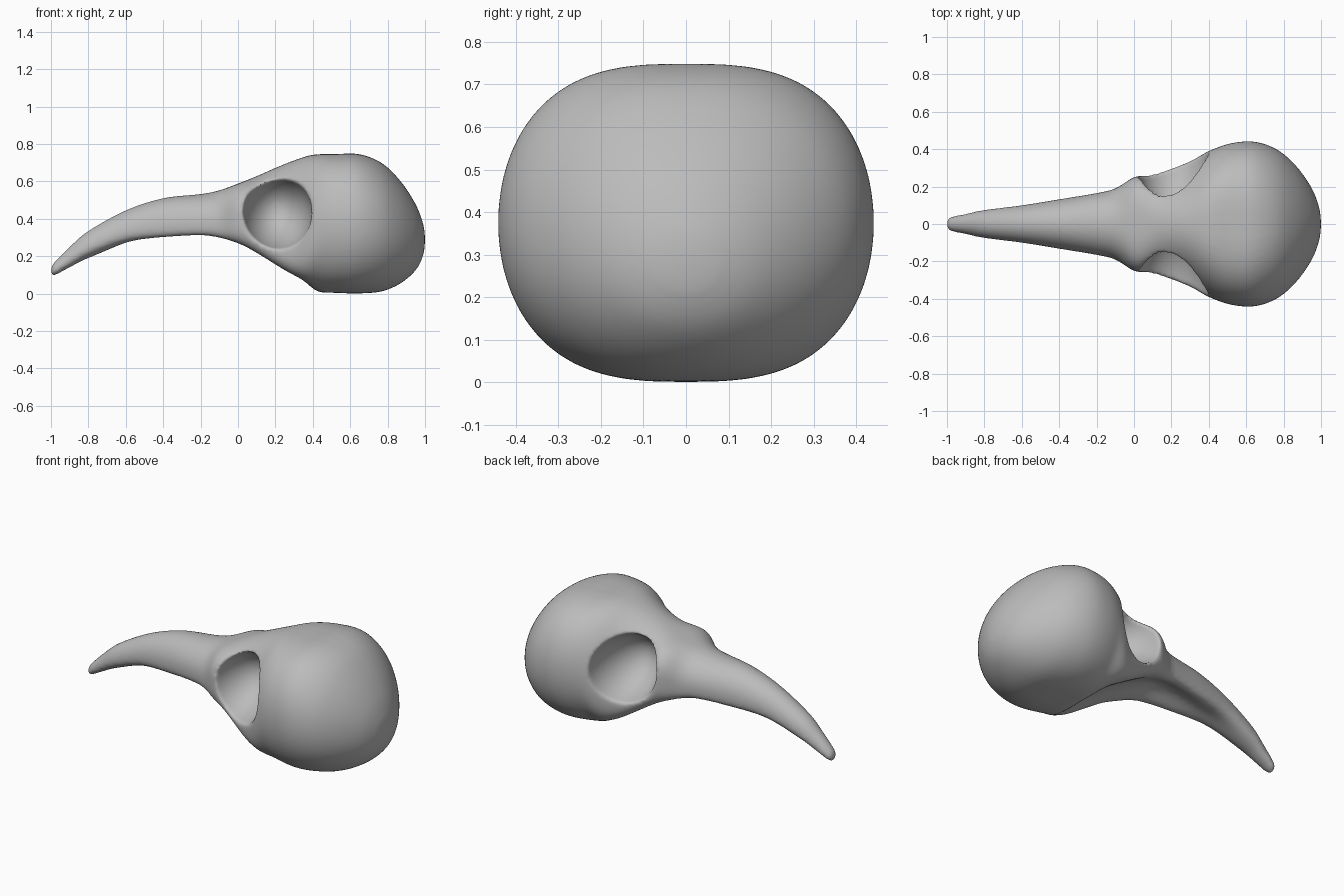
import bpy, bmesh, math
from mathutils import Vector

if "Cube" in bpy.data.objects:
    bpy.data.objects.remove(bpy.data.objects["Cube"], do_unlink=True)

bone = bpy.data.materials.new("bone grey")
bone.use_nodes = True
grey = (0.5, 0.5, 0.5, 1)
bone.diffuse_color = grey
bone.node_tree.nodes["Principled BSDF"].inputs["Base Color"].default_value = grey

# Skull stations from beak tip to back of head: x, top z, bottom z, half width
STATIONS = [
    (-1.0, .14, .105, .02), (-.98, .17, .098, .038), (-.9, .25, .14, .054),
    (-.8, .335, .19, .075), (-.6, .445, .258, .1), (-.4, .51, .277, .132),
    (-.2, .532, .285, .165), (-.1, .552, .27, .19), (0, .588, .232, .25),
    (.1, .628, .182, .27), (.2, .672, .122, .297), (.3, .712, .058, .335),
    (.4, .742, .012, .39), (.52, .746, .004, .432), (.65, .745, .001, .439),
    (.77, .697, .012, .395), (.87, .6, .055, .307), (.95, .477, .125, .192),
    (.99, .372, .205, .088), (1.0, .3, .28, .008)]
SEGMENTS = 64
STEPS = 5


def smoothstep(low, high, value):
    t = max(0, min(1, (value - low) / (high - low)))
    return t * t * (3 - 2 * t)


def bump(centre, spread, value):
    return math.exp(-((value - centre) / spread) ** 2)


def resample(rows):
    """Catmull-Rom curve through the stations."""
    pts = [Vector(r) for r in rows]
    for i in range(len(pts) - 1):
        a, b = pts[max(i - 1, 0)], pts[i]
        c, d = pts[i + 1], pts[min(i + 2, len(pts) - 1)]
        for s in range(STEPS):
            t = s / STEPS
            yield (b * 2 + (c - a) * t + (a * 2 - b * 5 + c * 4 - d) * t * t
                   + (b * 3 - a - c * 3 + d) * t ** 3) / 2
    yield pts[-1]


def section(x, top, bottom, width):
    """Rounded section, broad over the braincase, hollow under the palate."""
    head = smoothstep(.2, .5, x)
    brow = bump(.01, .08, x)
    under = smoothstep(-.8, -.1, x) * (1 - smoothstep(.28, .45, x))
    middle = bottom + (top - bottom) * (
        .36 + .14 * head + .12 * brow - .1 * bump(.22, .12, x))
    broad = .9 * bump(.55, .2, x)
    for k in range(SEGMENTS):
        angle = math.tau * k / SEGMENTS
        c, s = math.cos(angle), math.sin(angle)
        power = 2.05 + (.7 * brow if s > 0 else 1.3 * under)
        y = math.copysign(abs(c) ** (2 / (power + broad)), c)
        z = math.copysign(abs(s) ** (2 / power), s)
        height = middle + z * ((top - middle) if z > 0 else (middle - bottom))
        if z < 0:
            height += .075 * under * (1 - y * y) ** 2
        yield (x, y * width, height)


# Lofted skull and beak
bm = bmesh.new()
rings = [[bm.verts.new(p) for p in section(*st)] for st in resample(STATIONS)]
for a, b in zip(rings, rings[1:]):
    for k in range(SEGMENTS):
        n = (k + 1) % SEGMENTS
        bm.faces.new((a[k], a[n], b[n], b[k]))
bm.faces.new(rings[0])
bm.faces.new(rings[-1])
bmesh.ops.recalc_face_normals(bm, faces=bm.faces)
mesh = bpy.data.meshes.new("skull")
bm.to_mesh(mesh)
bm.free()
mesh.materials.append(bone)
skull = bpy.data.objects.new("skull", mesh)
bpy.context.collection.objects.link(skull)

# Eye sockets, one cutter each side
for side, name in ((1, "left"), (-1, "right")):
    bpy.ops.mesh.primitive_uv_sphere_add(
        segments=48, ring_count=32, radius=1,
        location=(.205, side * .37, .435), rotation=(side * -.1, 0, 0))
    cutter = bpy.context.object
    cutter.name = name + "_socket_cutter"
    cutter.scale = (.19, .335, .205)
    cutter.hide_render = True
    cutter.data.materials.append(bone)
    cut = skull.modifiers.new(name + " socket", 'BOOLEAN')
    cut.operation = 'DIFFERENCE'
    cut.solver = 'EXACT'
    cut.object = cutter

# Soften the rims into one organic surface
remesh = skull.modifiers.new("Even surface", 'REMESH')
remesh.mode = 'VOXEL'
remesh.voxel_size = .011
remesh.use_smooth_shade = True
soften = skull.modifiers.new("Soft rims", 'SMOOTH')
soften.factor = .5
soften.iterations = 8

# Bake the modifiers and drop the cutters
bpy.context.view_layer.update()
graph = bpy.context.evaluated_depsgraph_get()
baked = bpy.data.meshes.new_from_object(skull.evaluated_get(graph))
skull.modifiers.clear()
skull.data = baked
baked.materials.clear()
baked.materials.append(bone)
baked.polygons.foreach_set("material_index", [0] * len(baked.polygons))
for name in ("left", "right"):
    bpy.data.objects.remove(bpy.data.objects[name + "_socket_cutter"])
baked.shade_smooth()
